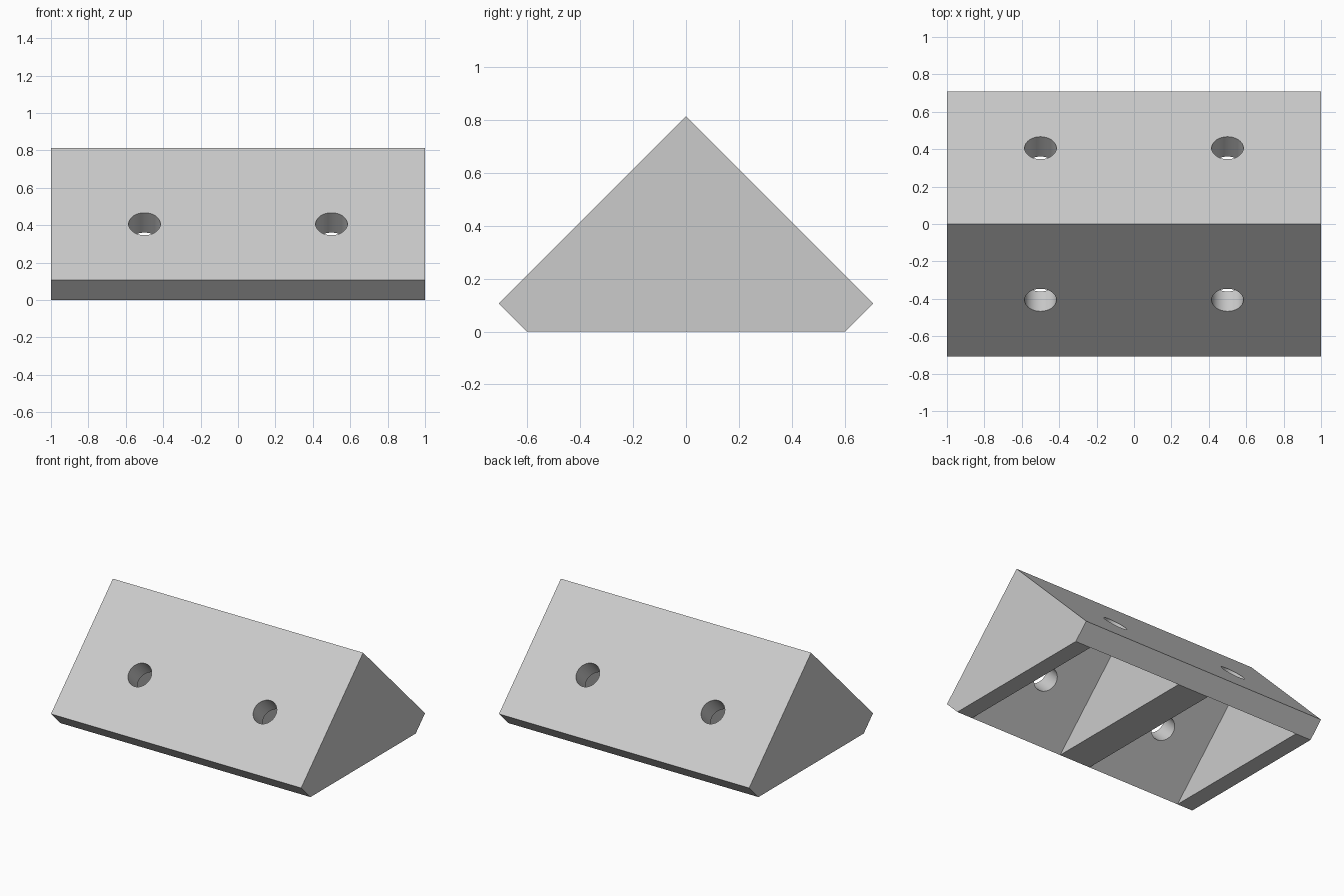
import bpy, bmesh, math
from mathutils import Matrix, Vector

if "Cube" in bpy.data.objects:
    bpy.data.objects.remove(bpy.data.objects["Cube"])

S = math.sqrt(0.5)
LEG, THICK = 1.0, 0.15            # plate leg length and thickness
FOOT = THICK * S                  # height of the outer plate edges
APEX = (LEG + THICK) * S - THICK * S + FOOT
INNER = APEX - 2 * FOOT           # height of the inner corner
POCKET_W, HOLE_R = 0.75, 0.085

grey = bpy.data.materials.new("light grey")
grey.diffuse_color = (0.6, 0.6, 0.6, 1)
grey.use_nodes = True
grey.node_tree.nodes["Principled BSDF"].inputs["Base Color"].default_value = grey.diffuse_color


def finish(name, bm):
    bmesh.ops.recalc_face_normals(bm, faces=bm.faces)
    mesh = bpy.data.meshes.new(name)
    bm.to_mesh(mesh)
    bm.free()
    mesh.materials.append(grey)
    obj = bpy.data.objects.new(name, mesh)
    bpy.context.collection.objects.link(obj)
    return obj


def prism(name, profile, x0, x1):
    """Extrude a (y, z) profile along x."""
    bm = bmesh.new()
    face = bm.faces.new([bm.verts.new((x0, y, z)) for y, z in profile])
    ext = bmesh.ops.extrude_face_region(bm, geom=[face])
    verts = [v for v in ext["geom"] if isinstance(v, bmesh.types.BMVert)]
    bmesh.ops.translate(bm, verts=verts, vec=(x1 - x0, 0, 0))
    return finish(name, bm)


def drill(name, x, side):
    """Cylinder square to one sloping plate, centred in that plate."""
    bm = bmesh.new()
    dist = THICK + (LEG - THICK) / 2
    normal = Vector((0, side * S, S))
    surface = Vector((x, side * dist * S, APEX - dist * S))
    centre = surface - normal * THICK / 2
    turn = Matrix.Rotation(-side * math.pi / 4, 4, 'X')
    bmesh.ops.create_cone(bm, cap_ends=True, segments=48, radius1=HOLE_R,
                          radius2=HOLE_R, depth=THICK * 2,
                          matrix=Matrix.Translation(centre) @ turn)
    return finish(name, bm)


# Solid body of the corner bracket
half = LEG * S
bracket = prism("corner_bracket", [(-half, FOOT), (-half + FOOT, 0),
                (half - FOOT, 0), (half, FOOT), (0, APEX)], -1, 1)

# Pockets leave two end ribs and a centre rib; one hole per plate per pocket
cutters = []
for x in (-0.5, 0.5):
    cutters.append(prism("pocket_cutter", [(-INNER - 0.1, -0.1), (INNER + 0.1, -0.1),
                         (0, INNER)], x - POCKET_W / 2, x + POCKET_W / 2))
    for side in (-1, 1):
        cutters.append(drill("hole_cutter", x, side))

bpy.context.view_layer.objects.active = bracket
bracket.select_set(True)
for cutter in cutters:
    cutter.hide_render = True
    mod = bracket.modifiers.new("cut", 'BOOLEAN')
    mod.operation, mod.solver, mod.object = 'DIFFERENCE', 'EXACT', cutter
    bpy.ops.object.modifier_apply(modifier=mod.name)
for cutter in cutters:
    bpy.data.objects.remove(cutter)

# Smooth hole walls, crisp edges elsewhere
bpy.ops.object.select_all(action='DESELECT')
bracket.select_set(True)
bpy.ops.object.shade_smooth_by_angle(angle=math.radians(30))
